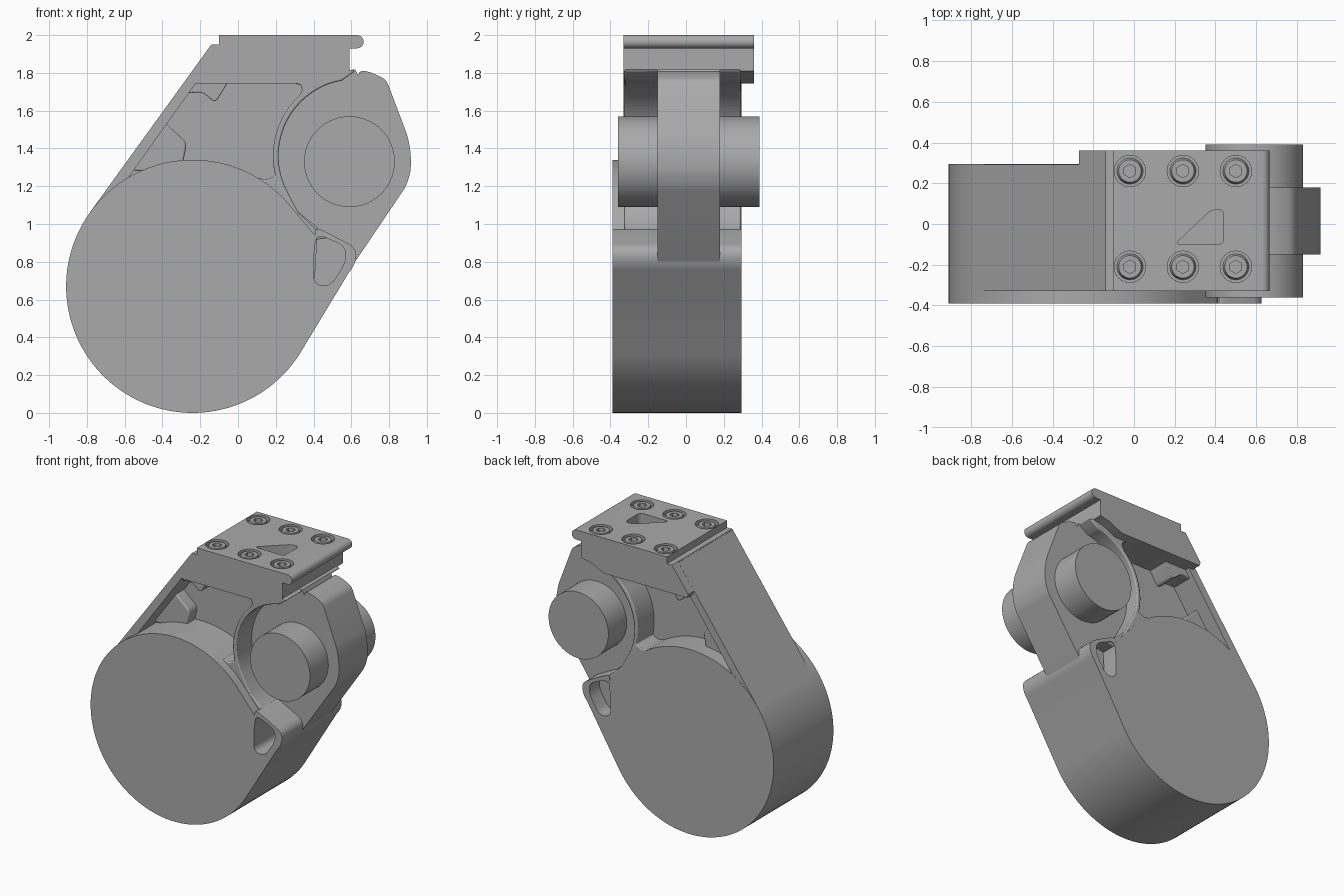
import bpy
import bmesh
from math import cos, sin, radians
from mathutils import Vector, Matrix

cube = bpy.data.objects.get("Cube")
if cube:
    bpy.data.objects.remove(cube, do_unlink=True)

# Dark grey metal used by every part
GREY = (0.4, 0.4, 0.4, 1)
metal = bpy.data.materials.new("dark_metal")
metal.use_nodes = True
metal.diffuse_color = GREY
metal.node_tree.nodes["Principled BSDF"].inputs["Base Color"].default_value = GREY


def finish(name, bm):
    bmesh.ops.recalc_face_normals(bm, faces=bm.faces)
    mesh = bpy.data.meshes.new(name)
    bm.to_mesh(mesh)
    bm.free()
    mesh.materials.append(metal)
    obj = bpy.data.objects.new(name, mesh)
    bpy.context.collection.objects.link(obj)
    return obj


def activate(obj):
    bpy.ops.object.select_all(action='DESELECT')
    obj.select_set(True)
    bpy.context.view_layer.objects.active = obj


def smooth(obj):
    activate(obj)
    bpy.ops.object.shade_smooth_by_angle()


def arc(cx, cz, r, a0, a1, steps):
    angles = [radians(a0 + (a1 - a0) * i / steps) for i in range(steps + 1)]
    return [(cx + r * cos(a), cz + r * sin(a)) for a in angles]


def rounded(points, radius, steps=5):
    """Replace every corner of an outline with a short curve."""
    out = []
    pts = [Vector(p) for p in points]
    for i, p in enumerate(pts):
        ends = []
        for q in (pts[i - 1], pts[(i + 1) % len(pts)]):
            d = q - p
            ends.append(p + d.normalized() * min(radius, d.length * 0.48))
        a, b = ends
        for k in range(steps + 1):
            t = k / steps
            out.append(a * (1 - t) ** 2 + p * (2 * t * (1 - t)) + b * t ** 2)
    return out


def extrude(name, points, vec):
    """Extrude a flat outline of 3D points along a vector."""
    bm = bmesh.new()
    face = bm.faces.new([bm.verts.new(p) for p in points])
    res = bmesh.ops.extrude_face_region(bm, geom=[face])
    verts = [v for v in res['geom'] if isinstance(v, bmesh.types.BMVert)]
    bmesh.ops.translate(bm, verts=verts, vec=vec)
    return finish(name, bm)


def prism(name, outline, y0, y1, bevel=0.0):
    """Extrude an x-z outline along y."""
    obj = extrude(name, [(x, y0, z) for x, z in outline], (0, y1 - y0, 0))
    if bevel:
        mod = obj.modifiers.new("Edge", 'BEVEL')
        mod.width = bevel
        mod.segments = 2
        mod.angle_limit = radians(50)
    smooth(obj)
    return obj


def cone(name, x, y, z0, z1, r0, r1, sides=32):
    bm = bmesh.new()
    bmesh.ops.create_cone(bm, cap_ends=True, segments=sides, radius1=r0, radius2=r1,
                          depth=z1 - z0, matrix=Matrix.Translation((x, y, (z0 + z1) / 2)))
    return finish(name, bm)


def cut(obj, cutter):
    """Subtract a cutter, then discard it."""
    cutter.hide_render = True
    mod = obj.modifiers.new("Cut", 'BOOLEAN')
    mod.operation = 'DIFFERENCE'
    mod.solver = 'EXACT'
    mod.object = cutter
    activate(obj)
    bpy.ops.object.modifier_apply(modifier=mod.name)
    bpy.data.objects.remove(cutter, do_unlink=True)


# Main round housing with the side tab
tab = rounded([(0.46, 0.6), (0.62, 0.78), (0.63, 0.87), (0.54, 0.92), (0.4, 0.99)], 0.05)[6:]
housing = prism("round_housing", arc(-0.24, 0.67, 0.67, 42, 328, 96) + tab, -0.39, 0.295)
pocket = [(0.415, 0.95), (0.57, 0.88), (0.57, 0.8), (0.49, 0.67), (0.4, 0.68), (0.4, 0.82)]
for y0, y1 in ((-0.5, -0.13), (0.13, 0.4)):
    cut(housing, prism("pocket_cutter", rounded(pocket, 0.05), y0, y1))
smooth(housing)

# Recessed web between the housing, rails and pivot
prism("recessed_web", [(-0.72, 1.1), (-0.2, 1.83), (0.5, 1.83), (0.5, 1.0), (0, 0.8)], -0.08, 0.1)

# Pivot arm
edge = [(0.5, 0.65), (0.62, 0.8), (0.89, 1.2), (0.915, 1.28), (0.915, 1.37), (0.9, 1.46),
        (0.785, 1.765), (0.7, 1.805), (0.64, 1.815)]
arm = arc(0.66, 1.37, 0.45, 95, 205, 40) + [(0.31, 1.07), (0.42, 0.98), (0.4, 0.65)]
prism("pivot_arm", arm + rounded(edge, 0.03, 3), -0.15, 0.18)

# Thin curved wall around the pivot, joining the top block to the housing
wall = [(0.62, 1.81)] + arc(0.62, 1.36, 0.405, 100, 205, 36)
wall += [(0.32, 1.06), (0.41, 0.975), (0.5, 0.93), (0.3, 0.9), (0.05, 1.1), (0.1, 1.245), (0.15, 1.235)]
wall += arc(0.62, 1.36, 0.435, 194, 142, 20)
wall += [(0.325, 1.68), (0.34, 1.71), (0.33, 1.735), (0.3, 1.745), (0.4, 1.82), (0.58, 1.82)]
prism("curved_wall", wall, -0.325, 0.29, 0.008)

# Pivot pin through the arm
prism("pivot_pin", arc(0.59, 1.33, 0.24, 0, 357, 72), -0.36, 0.39)

# Slanted rail along the outer edge
rail = [(-0.78, 1.067), (-0.145, 1.945), (-0.08, 1.945), (-0.72, 1.05)]
prism("slanted_rail", rail, -0.33, 0.293)

# Small lugs inside the recess
lower = [(-0.56, 1.28), (-0.39, 1.54), (-0.27, 1.43), (-0.3, 1.28)]
prism("lower_lug", rounded(lower, 0.03), -0.17, 0.19, 0.015)
upper = [(-0.28, 1.69), (-0.19, 1.7), (-0.12, 1.64), (-0.04, 1.77), (-0.2, 1.78)]
prism("upper_lug", rounded(upper, 0.03), -0.26, 0.26, 0.015)

# Top block carrying the mounting plate
block = [(-0.26, 1.745), (-0.27, 1.772), (-0.14, 1.95), (-0.09, 1.95), (-0.09, 1.94),
         (0.59, 1.94), (0.59, 1.81), (0.5, 1.79), (0.41, 1.745)]
top_block = prism("top_block", block, -0.33, 0.36)

# Mounting plate with a rounded overhanging lip
lip = arc(0.63, 1.965, 0.035, -90, 90, 12)
plate = prism("mounting_plate", [(-0.1, 2.0), (-0.1, 1.93)] + lip, -0.33, 0.36)

# Window through the plate into the block
window = rounded([(0.2, -0.1), (0.44, -0.1), (0.44, 0.07), (0.38, 0.07)], 0.03)
for part in (plate, top_block):
    cut(part, extrude("window_cutter", [(x, y, 1.86) for x, y in window], (0, 0, 0.3)))
smooth(top_block)

# Six countersunk screws with hexagonal sockets
for x in (-0.02, 0.24, 0.5):
    for y in (-0.21, 0.26):
        cut(plate, cone("bore_cutter", x, y, 1.97, 2.1, 0.077, 0.077))
        screw = cone("plate_screw", x, y, 1.94, 1.997, 0.074, 0.055)
        cut(screw, cone("socket_cutter", x, y, 1.96, 2.1, 0.033, 0.033, 6))
        smooth(screw)
smooth(plate)
